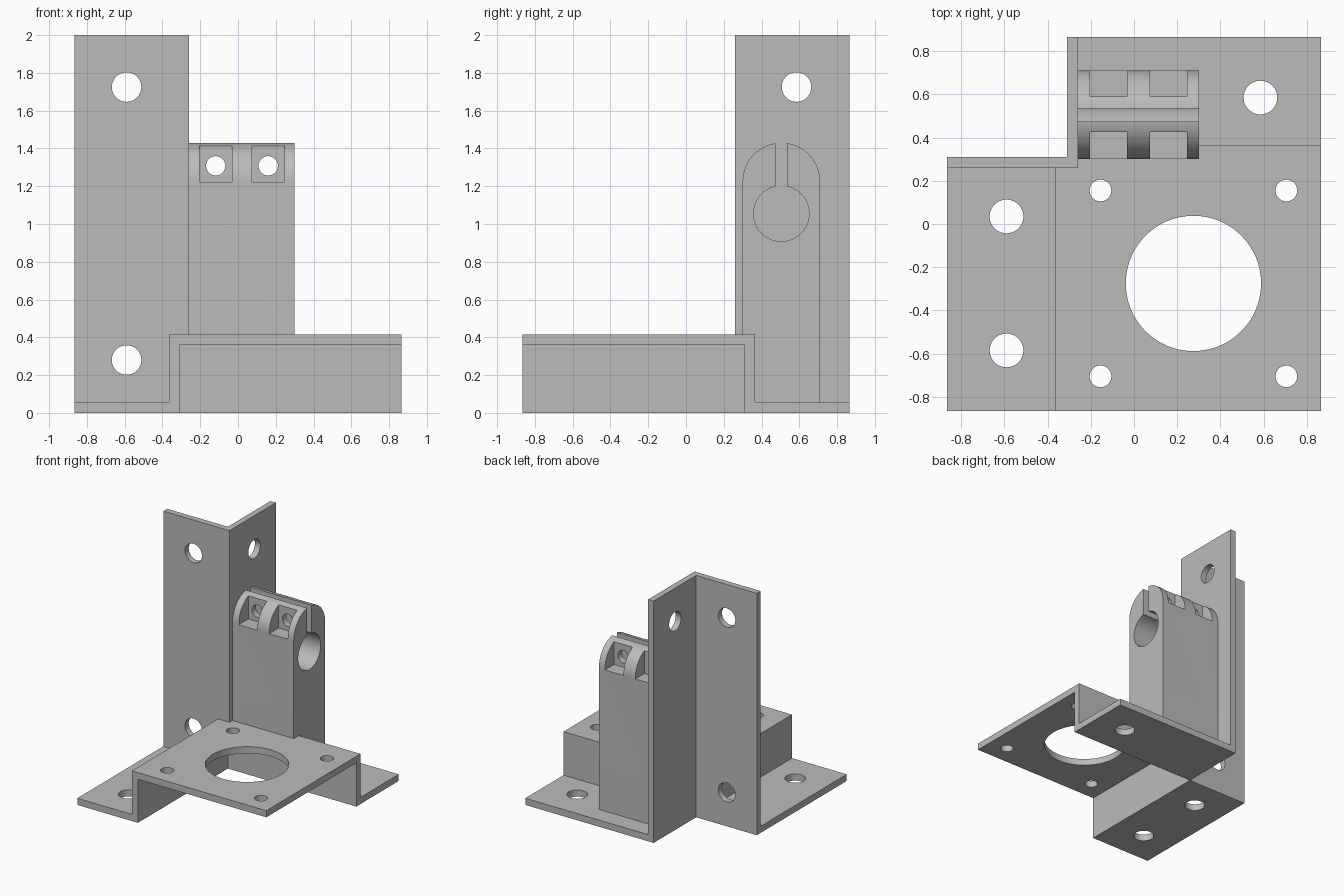
import bpy, bmesh
from math import sin, cos, pi
from mathutils import Vector

cube = bpy.data.objects.get("Cube")
if cube:
    bpy.data.objects.remove(cube, do_unlink=True)

grey = bpy.data.materials.new("light grey")
grey.use_nodes = True
GREY = (0.5, 0.5, 0.5, 1)
grey.diffuse_color = GREY
grey.node_tree.nodes["Principled BSDF"].inputs["Base Color"].default_value = GREY

# Profile plane for each extrusion axis
PLACE = {
    "x": lambda a, b, t: Vector((t, a, b)),
    "y": lambda a, b, t: Vector((a, t, b)),
    "z": lambda a, b, t: Vector((a, b, t)),
}


def prism(name, axis, points, lo, hi):
    """Extrude a closed 2D profile along an axis."""
    bm = bmesh.new()
    place = PLACE[axis]
    base = bm.faces.new([bm.verts.new(place(a, b, lo)) for a, b in points])
    top = bmesh.ops.extrude_face_region(bm, geom=[base])["geom"]
    moved = [v for v in top if isinstance(v, bmesh.types.BMVert)]
    bmesh.ops.translate(bm, verts=moved, vec=place(0, 0, hi - lo))
    bmesh.ops.recalc_face_normals(bm, faces=bm.faces)
    mesh = bpy.data.meshes.new(name)
    bm.to_mesh(mesh)
    bm.free()
    mesh.materials.append(grey)
    ob = bpy.data.objects.new(name, mesh)
    bpy.context.collection.objects.link(ob)
    return ob


def rect(a0, a1, b0, b1):
    return [(a0, b0), (a1, b0), (a1, b1), (a0, b1)]


def arc(a, b, r, start=0.0, end=2 * pi, n=64):
    return [(a + r * cos(start + (end - start) * i / n),
             b + r * sin(start + (end - start) * i / n)) for i in range(n)]


def cut(ob, axis, points, lo, hi):
    """Subtract an extruded profile from a part."""
    cutter = prism("cutter", axis, points, lo, hi)
    cutter.hide_render = True
    mod = ob.modifiers.new("cut", "BOOLEAN")
    mod.operation = "DIFFERENCE"
    mod.solver = "EXACT"
    mod.object = cutter
    bpy.context.view_layer.objects.active = ob
    bpy.ops.object.modifier_apply(modifier=mod.name)
    bpy.data.objects.remove(cutter, do_unlink=True)


E = 0.865     # half width of the bracket
T = 0.055     # sheet thickness
DECK = 0.36   # underside of the raised plate
IN = -0.31    # inner face of the left wall
POST = -0.26  # outer corner of the angle post
HOLE = 0.078  # mounting hole radius

# Angle post with mounting holes
post = prism("angle_post", "z",
             [(-E, 0.26), (POST, 0.26), (POST, E), (IN, E), (IN, 0.31), (-E, 0.31)], 0, 2)
for z in (0.28, 1.725):
    cut(post, "y", arc(-0.59, z, HOLE), 0.2, 0.4)
cut(post, "x", arc(0.585, 1.725, HOLE), -0.4, -0.2)

# Left foot and wall
left_foot = prism("left_foot", "y",
                  [(-E, 0), (IN, 0), (IN, DECK), (IN - T, DECK), (IN - T, T), (-E, T)], -E, 0.26)
for y in (0.035, -0.585):
    cut(left_foot, "z", arc(-0.59, y, HOLE), -0.1, 0.1)

# Back foot and wall
back_foot = prism("back_foot", "x",
                  [(0.31, 0), (E, 0), (E, T), (0.31 + T, T), (0.31 + T, DECK), (0.31, DECK)], POST, E)
cut(back_foot, "z", arc(0.585, 0.585, HOLE), -0.1, 0.1)

# Raised plate with a large opening and four screw holes
plate = prism("raised_plate", "z",
              [(IN - T, -E), (E, -E), (E, 0.31 + T), (POST, 0.31 + T), (POST, 0.26), (IN - T, 0.26)],
              DECK, DECK + T)
cut(plate, "z", arc(0.275, -0.275, 0.313, n=96), 0.3, 0.5)
for x in (-0.155, 0.705):
    for y in (0.155, -0.705):
        cut(plate, "z", arc(x, y, 0.05), 0.3, 0.5)

# Clamp block with a rounded top
MID, R, SPRING = 0.505, 0.205, 1.225
block = prism("clamp_block", "x",
              [(MID - R, T), (MID + R, T)] + arc(MID, SPRING, R, 0, pi, 48) + [(MID - R, SPRING)],
              POST, 0.3)

# Rod bore and clamping slot
cut(block, "x", arc(MID, 1.055, 0.147), -0.5, 0.5)
cut(block, "x", rect(MID - 0.03, MID + 0.03, 1.1, 1.6), -0.5, 0.5)

# Bolt pockets on both sides, with bolt holes
for x in (-0.118, 0.16):
    pocket = rect(x - 0.085, x + 0.085, 1.222, 1.6)
    cut(block, "y", pocket, 0.2, MID - 0.08)
    cut(block, "y", pocket, MID + 0.085, 0.8)
    cut(block, "y", arc(x, 1.308, 0.051), 0.2, 0.8)

# Clear the space below the raised plate
for ob in (post, block):
    cut(ob, "z", rect(IN, 0.8, -0.5, 0.31), -0.1, DECK)

# Smooth curved walls, keep edges crisp
for ob in (post, left_foot, back_foot, plate, block):
    bpy.ops.object.select_all(action="DESELECT")
    ob.select_set(True)
    bpy.context.view_layer.objects.active = ob
    bpy.ops.object.shade_smooth_by_angle(angle=0.5)
